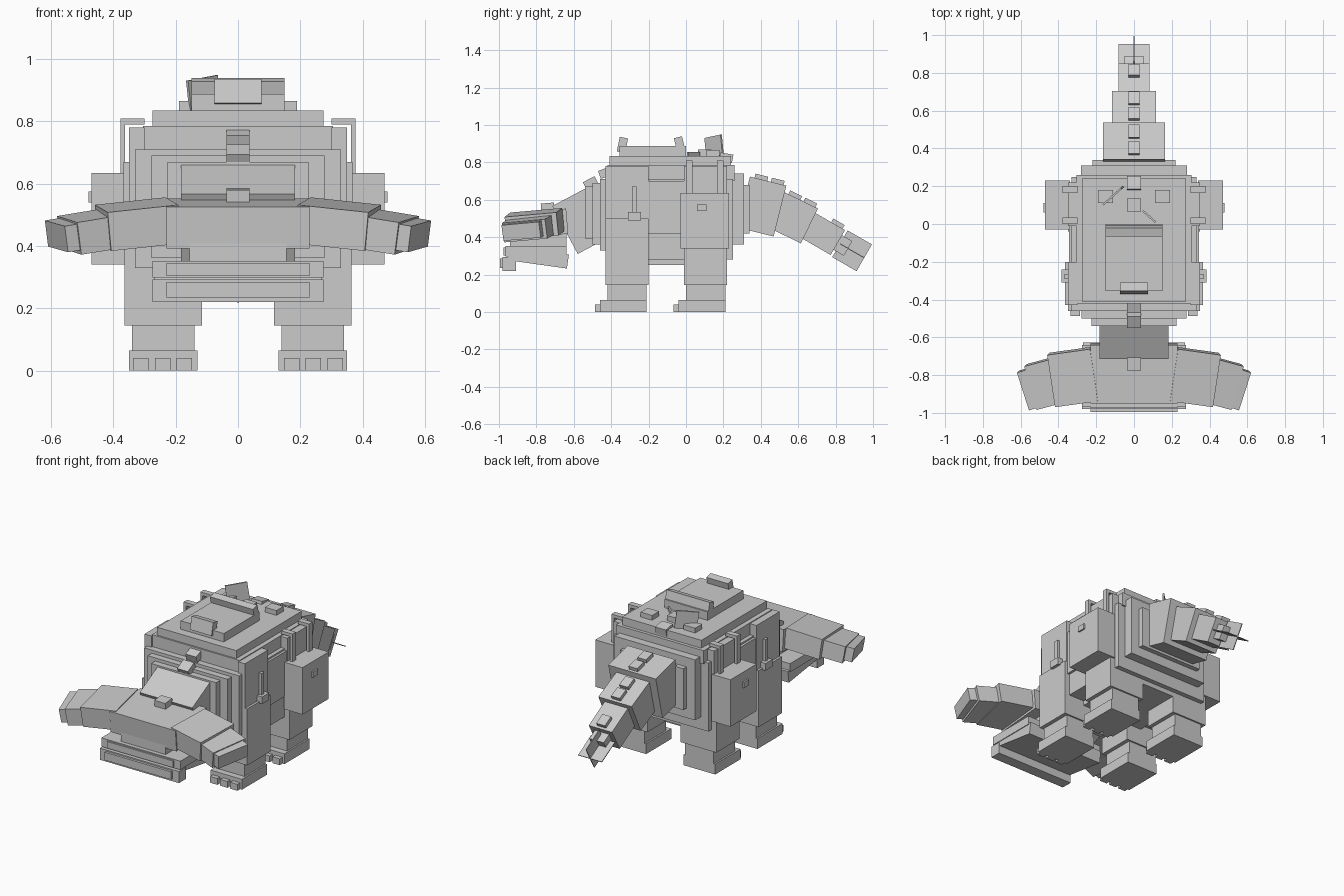
import bpy
from math import radians
from mathutils import Euler, Vector

cube = bpy.data.objects.get("Cube")
if cube:
    bpy.data.objects.remove(cube, do_unlink=True)

grey = bpy.data.materials.new("plain_grey")
grey.use_nodes = True
colour = (.6, .6, .6, 1)
grey.diffuse_color = colour
grey.node_tree.nodes["Principled BSDF"].inputs["Base Color"].default_value = colour


def block(name, centre, size, pitch=0, roll=0, yaw=0):
    """Flat-sided block; angles are in degrees."""
    rotation = [radians(angle) for angle in (pitch, roll, yaw)]
    bpy.ops.mesh.primitive_cube_add(size=1, location=centre, rotation=rotation)
    part = bpy.context.object
    part.name = name
    part.scale = size
    part.data.materials.append(grey)


def bar(name, half, front, back, low, high):
    """Upright block across the middle, given by its outer faces."""
    block(name, centre=(0, (front + back) / 2, (low + high) / 2),
          size=(half * 2, back - front, high - low))


def twin(name, centre, size, pitch=0, roll=0, yaw=0):
    """The same block on both sides, mirrored in x."""
    x, y, z = centre
    for side, sign in (("left", 1), ("right", -1)):
        block(f"{side}_{name}", (sign * x, y, z), size, pitch, sign * roll, sign * yaw)


def twin_bar(name, inner, outer, front, back, low, high):
    """Upright block on both sides, given by its outer faces."""
    twin(name, centre=((inner + outer) / 2, (front + back) / 2, (low + high) / 2),
         size=(outer - inner, back - front, high - low))


# Torso, stepping inwards towards the back
bar("torso", half=.33, front=-.43, back=.25, low=.28, high=.71)
bar("upper_torso", half=.305, front=-.42, back=.26, low=.7, high=.785)
bar("back_plate", half=.275, front=-.41, back=.24, low=.78, high=.835)
bar("belly", half=.22, front=-.42, back=.22, low=.25, high=.3)
twin_bar("flank_panel", inner=.3, outer=.345, front=-.2, back=0, low=.42, high=.7)

# Stepped chest and rump
for step in range(3):
    inset = step * .04
    bar(f"chest_step_{step}", half=.33 - inset * 1.3, front=-.46 - inset, back=-.4,
        low=.33 + inset * .8, high=.71 - inset / 2)
for step in range(2):
    inset = step * .06
    bar(f"rump_step_{step}", half=.28 - inset, front=.2, back=.31 + inset / 2,
        low=.36 + inset, high=.74 - inset)

# Legs, feet and toes
for label, front in (("front", -.43), ("rear", -.01)):
    back = front + .23
    twin_bar(f"{label}_side_panel", inner=.3, outer=.35, front=front, back=back,
             low=.3, high=.78)
    twin_bar(f"{label}_thigh", inner=.115, outer=.365, front=front, back=back,
             low=.145, high=.5)
    twin_bar(f"{label}_shin", inner=.14, outer=.34, front=front + .01, back=back - .01,
             low=.06, high=.15)
    twin_bar(f"{label}_foot", inner=.13, outer=.35, front=front - .03, back=back - .01,
             low=0, high=.065)
    for toe in range(3):
        edge = .147 + toe * .07
        twin_bar(f"{label}_toe_{toe}", inner=edge, outer=edge + .05,
                 front=front - .057, back=front, low=0, high=.04)

# Deck on the back with its end plates, studs and loose sheets
bar("deck", half=.15, front=-.355, back=0, low=.83, high=.888)
block("deck_front_plate", centre=(0, -.34, .893), size=(.15, .045, .08), pitch=-12)
block("deck_rear_plate", centre=(0, -.035, .9), size=(.3, .045, .07), pitch=14)
twin_bar("back_stud", inner=.11, outer=.19, front=.11, back=.18, low=.83, high=.865)
block("standing_sheet", centre=(-.11, .15, .885), size=(.13, .01, .11), roll=-8, yaw=42)
block("low_sheet", centre=(.08, .04, .84), size=(.09, .01, .03), yaw=-42)

# Packs hanging on straps beside the rear legs
twin_bar("pack", inner=.34, outer=.47, front=-.03, back=.23, low=.34, high=.635)
twin_bar("pack_latch", inner=.46, outer=.48, front=.06, back=.11, low=.54, high=.575)
for label, front in (("front", 0), ("rear", .165)):
    back = front + .035
    twin_bar(f"{label}_strap_top", inner=.3, outer=.378, front=front, back=back,
             low=.79, high=.81)
    twin_bar(f"{label}_strap_side", inner=.362, outer=.378, front=front, back=back,
             low=.62, high=.81)

# Side levers near the front legs
twin_bar("lever", inner=.345, outer=.368, front=-.29, back=-.265, low=.53, high=.67)
twin_bar("lever_base", inner=.34, outer=.385, front=-.31, back=-.24, low=.49, high=.535)

# Neck and broad head with swept wings
block("neck", centre=(0, -.55, .49), size=(.365, .22, .29), pitch=28)
block("head", centre=(0, -.79, .472), size=(.46, .31, .135), pitch=5)
twin("head_wing_inner", centre=(.32, -.81, .47), size=(.23, .28, .125),
     pitch=5, roll=6, yaw=-8)
twin("head_wing_outer", centre=(.475, -.845, .445), size=(.14, .24, .105),
     pitch=5, roll=9, yaw=-15)
twin("head_wing_tip", centre=(.545, -.87, .437), size=(.08, .21, .085),
     pitch=5, roll=9, yaw=-17)

# Jaw with two front bars
block("jaw", centre=(0, -.79, .292), size=(.54, .32, .075), pitch=-8)
bar("jaw_lower_bar", half=.275, front=-.98, back=-.91, low=.22, high=.293)
bar("jaw_lower_inset", half=.23, front=-.995, back=-.97, low=.235, high=.285)
bar("jaw_upper_bar", half=.275, front=-.965, back=-.64, low=.298, high=.352)
bar("jaw_upper_inset", half=.23, front=-.975, back=-.95, low=.303, high=.345)
bar("mouth_block", half=.155, front=-.94, back=-.64, low=.35, high=.425)


def stud(name, centre, pitch, width=.075):
    block(name, centre, size=(width, .07, .045), pitch=pitch)


# Studs along the head, neck and back
stud("head_stud", centre=(0, -.74, .56), pitch=5)
stud("neck_stud", centre=(0, -.51, .69), pitch=28)
stud("shoulder_stud", centre=(0, -.43, .745), pitch=20)
stud("back_middle_stud", centre=(0, .1, .845), pitch=0)
stud("back_end_stud", centre=(0, .215, .825), pitch=-10)

# Tail chain, tapering and drooping, with studs on top
joint = Vector((0, .32, .585))
width, height = .33, .28
for link, pitch in enumerate((-14, -26, -30)):
    turn = Euler((radians(pitch), 0, 0)).to_matrix()
    along, up = turn.col[1], turn.col[2]
    middle = joint + along * .088
    block(f"tail_link_{link}", middle, size=(width, .2, height), pitch=pitch)
    for offset in (-.04, .05)[link // 2:]:
        stud(f"tail_stud_{link}", middle + along * offset + up * height / 2, pitch, width=.06)
    joint = middle + along * .088
    width, height = width * .7, height * .74

# Crossed sheets at the tail tip
block("tail_stub", joint + along * .03, size=(.1, .09, .09), pitch=pitch)
tip = joint + along * .1
block("tail_upright_sheet", tip, size=(.005, .15, .165), pitch=pitch)
block("tail_flat_sheet", tip, size=(.165, .15, .005), pitch=pitch)
